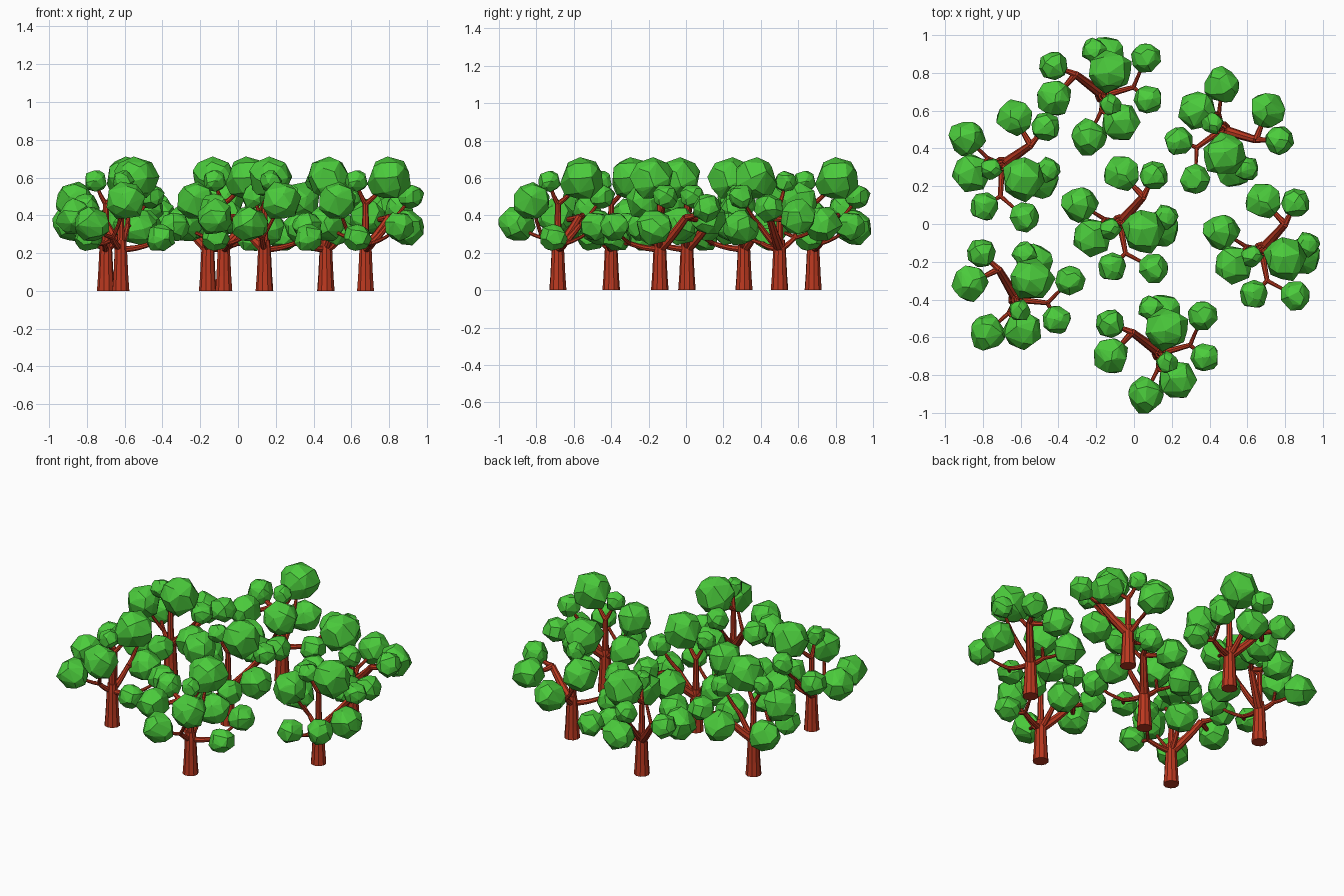
import bpy, bmesh, math, random
from mathutils import Vector, Matrix

if "Cube" in bpy.data.objects:
    bpy.data.objects.remove(bpy.data.objects["Cube"])

random.seed(4)


def material(name, rgb):
    m = bpy.data.materials.new(name)
    m.diffuse_color = (*rgb, 1)
    m.use_nodes = True
    m.node_tree.nodes["Principled BSDF"].inputs["Base Color"].default_value = m.diffuse_color
    return m


BARK = material("bark_red_brown", (0.50, 0.04, 0.014))
LEAF = material("leaf_green", (0.07, 0.60, 0.045))


def tube(bm, pts, radii, sides=8):
    """Faceted tapering limb through the given points."""
    rings = []
    for i, p in enumerate(pts):
        d = (pts[min(i + 1, len(pts) - 1)] - pts[max(i - 1, 0)]).normalized()
        place = Matrix.Translation(p) @ Vector((0, 0, 1)).rotation_difference(d).to_matrix().to_4x4()
        res = bmesh.ops.create_circle(bm, segments=sides, radius=radii[i],
                                      cap_ends=i in (0, len(pts) - 1), matrix=place)
        rings.append(res["verts"])
    for a, b in zip(rings, rings[1:]):
        for k in range(sides):
            j = (k + 1) % sides
            bm.faces.new((a[k], a[j], b[j], b[k]))


def limb(bm, start, end, r0, r1, bow):
    """Curved branch: straight line bent by a vertical bow, 4 segments."""
    ts = [i / 4 for i in range(5)]
    pts = [start.lerp(end, t) + Vector((0, 0, bow * math.sin(math.pi * t))) for t in ts]
    tube(bm, pts, [r0 + (r1 - r0) * t for t in ts])


def clump(bm, centre, r, n=28):
    """Irregular faceted ball: hull of jittered, evenly spread points."""
    tmp = bmesh.new()
    spin = Matrix.Rotation(random.uniform(0, 6), 3, Vector((random.random(), random.random(), 1)))
    for i in range(n):
        z = 1 - 2 * (i + 0.5) / n
        a = i * math.pi * (3 - math.sqrt(5))
        s = math.sqrt(1 - z * z)
        v = Vector((s * math.cos(a), s * math.sin(a), z))
        v += Vector([random.uniform(-0.22, 0.22) for _ in range(3)])
        tmp.verts.new(centre + spin @ v.normalized() * r * random.uniform(0.96, 1.12))
    res = bmesh.ops.convex_hull(tmp, input=tmp.verts[:])
    junk = [g for g in res["geom_interior"] if isinstance(g, bmesh.types.BMVert)]
    bmesh.ops.delete(tmp, geom=junk, context='VERTS')
    me = bpy.data.meshes.new("clump_tmp")
    tmp.to_mesh(me)
    tmp.free()
    bm.from_mesh(me)
    bpy.data.meshes.remove(me)


def finish(bm, name, mat):
    bmesh.ops.recalc_face_normals(bm, faces=bm.faces)
    me = bpy.data.meshes.new(name)
    bm.to_mesh(me)
    bm.free()
    me.materials.append(mat)
    return me


wood, leaves = bmesh.new(), bmesh.new()
crown = Vector((0, 0, .22))

# Flared trunk
tube(wood, [Vector((0, 0, z)) for z in (0, .08, .22, .27)], (.047, .041, .034, .028), 10)

# Main limbs: fork point, thickness, then the leaf clumps it carries (x, y, z, radius)
LIMBS = [
    ((0, 0, .46), .022, [(.125, -.045, .595, .112), (-.05, -.03, .58, .058)]),
    ((.125, .14, .39), .028, [(.01, .26, .39, .094), (.18, .25, .44, .075)]),
    ((.03, -.16, .25), .018, [(-.04, -.23, .28, .075), (.18, -.24, .34, .077)]),
    ((-.08, .02, .28), .018, [(-.21, .10, .355, .094), (-.15, -.075, .475, .100)]),
    ((.12, 0, .35), .020, [(.22, -.03, .335, .094), (.24, .03, .50, .066)]),
]
for fork, thick, clumps in LIMBS:
    fork = Vector(fork)
    limb(wood, crown, fork, thick, thick * .7, -.008)
    for x, y, z, r in clumps:
        centre = Vector((x, y, z))
        limb(wood, fork, centre, thick * .65, .007, -.012)
        clump(leaves, centre, r)
wood_mesh = finish(wood, "tree_wood", BARK)
leaf_mesh = finish(leaves, "tree_leaves", LEAF)

# Grove: the same tree turned and repeated (x, y, turn in degrees)
TREES = [(-.075, .005, 0), (.675, -.14, 0), (-.70, .31, -13), (-.16, .68, 95),
         (.14, -.685, 95), (-.62, -.40, 73), (.465, .50, -65)]
for i, (x, y, turn) in enumerate(TREES, 1):
    for part, me in (("trunk", wood_mesh), ("foliage", leaf_mesh)):
        ob = bpy.data.objects.new(f"{part}_{i}", me)
        ob.location = (x, y, 0)
        ob.rotation_euler.z = math.radians(turn)
        bpy.context.collection.objects.link(ob)
